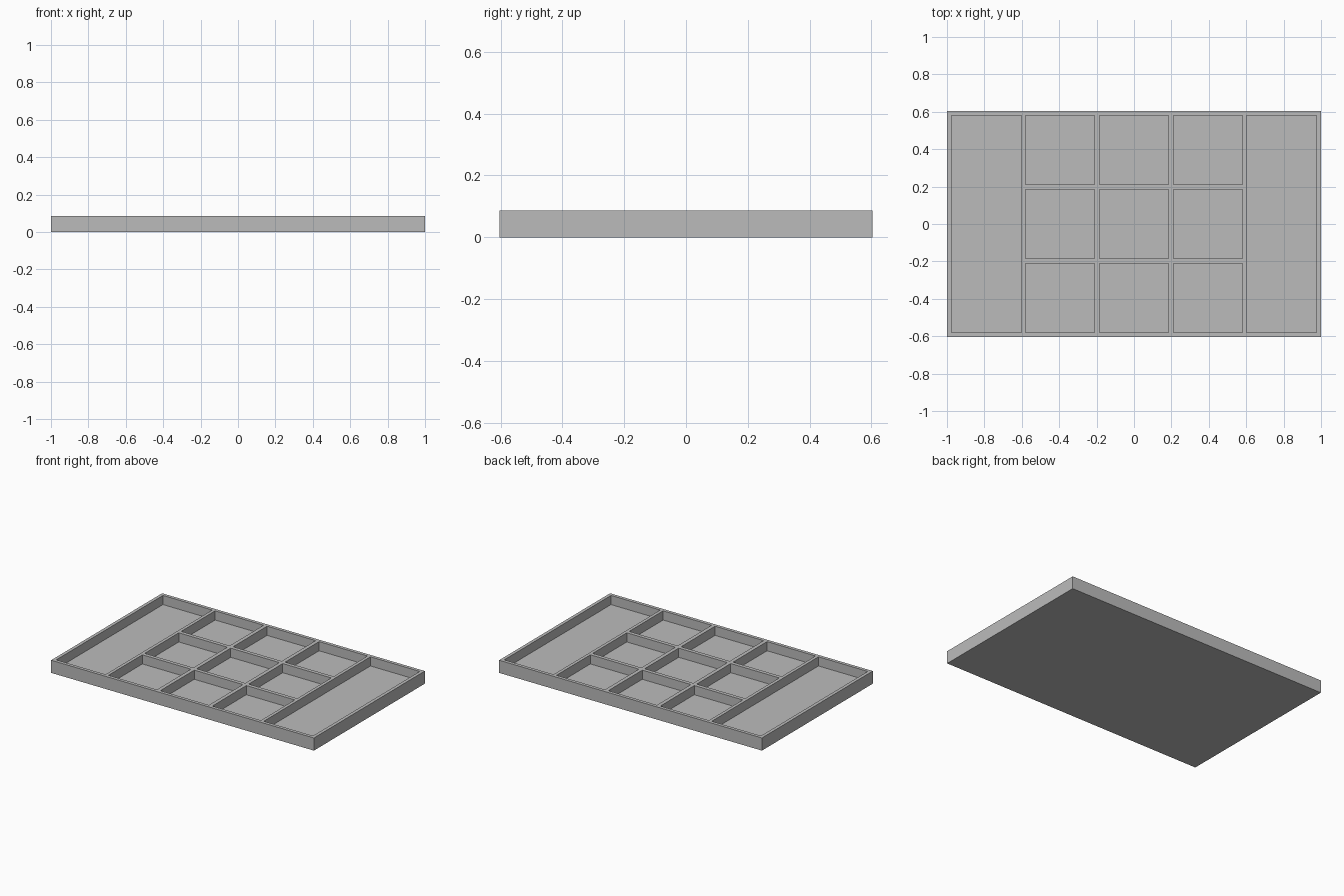
import bpy
import bmesh

cube = bpy.data.objects.get("Cube")
if cube:
    bpy.data.objects.remove(cube, do_unlink=True)

HALF_X, HALF_Y, HEIGHT, FLOOR = 1.0, 0.603, 0.087, 0.024
CELL_IN, CELL_OUT = 0.211, 0.58      # outer square cells, measured from the centre
MID = 0.185                          # half width of the middle cells
SIDE_IN, SIDE_OUT = 0.602, 0.977     # long side compartments

grey = bpy.data.materials.new("plain grey")
grey.use_nodes = True
grey.diffuse_color = (0.5, 0.5, 0.5, 1)
grey.node_tree.nodes["Principled BSDF"].inputs["Base Color"].default_value = (0.5, 0.5, 0.5, 1)

# Grid lines of the walls, and which spans between them are hollow
side = [MID, CELL_IN, CELL_OUT]
xs = [-v for v in reversed(side + [SIDE_IN, SIDE_OUT, HALF_X])] + side + [SIDE_IN, SIDE_OUT, HALF_X]
ys = [-v for v in reversed(side + [HALF_Y])] + side + [HALF_Y]

bm = bmesh.new()
grid = [[bm.verts.new((x, y, HEIGHT)) for x in xs] for y in ys]
pockets = []
for j in range(len(ys) - 1):
    for i in range(len(xs) - 1):
        face = bm.faces.new((grid[j][i], grid[j][i + 1], grid[j + 1][i + 1], grid[j + 1][i]))
        in_side = i in (1, len(xs) - 3)
        if i % 2 and (j % 2 or (in_side and 0 < j < len(ys) - 2)):
            pockets.append(face)

# Outer walls and underside
rim = [e for e in bm.edges if e.is_boundary]
skirt = bmesh.ops.extrude_edge_only(bm, edges=rim)["geom"]
for v in (g for g in skirt if isinstance(g, bmesh.types.BMVert)):
    v.co.z = 0
bmesh.ops.contextual_create(bm, geom=[g for g in skirt if isinstance(g, bmesh.types.BMEdge) and g.is_boundary])

# Sunken compartments
floors = bmesh.ops.extrude_face_region(bm, geom=pockets)["geom"]
for v in (g for g in floors if isinstance(g, bmesh.types.BMVert)):
    v.co.z = FLOOR
bmesh.ops.delete(bm, geom=[f for f in pockets if f.is_valid], context="FACES")

# Merge coplanar faces and tidy normals
bmesh.ops.dissolve_limit(bm, angle_limit=0.01, verts=bm.verts[:], edges=bm.edges[:])
bmesh.ops.recalc_face_normals(bm, faces=bm.faces[:])

mesh = bpy.data.meshes.new("divided_tray")
bm.to_mesh(mesh)
bm.free()
mesh.materials.append(grey)
tray = bpy.data.objects.new("divided_tray", mesh)
bpy.context.collection.objects.link(tray)
